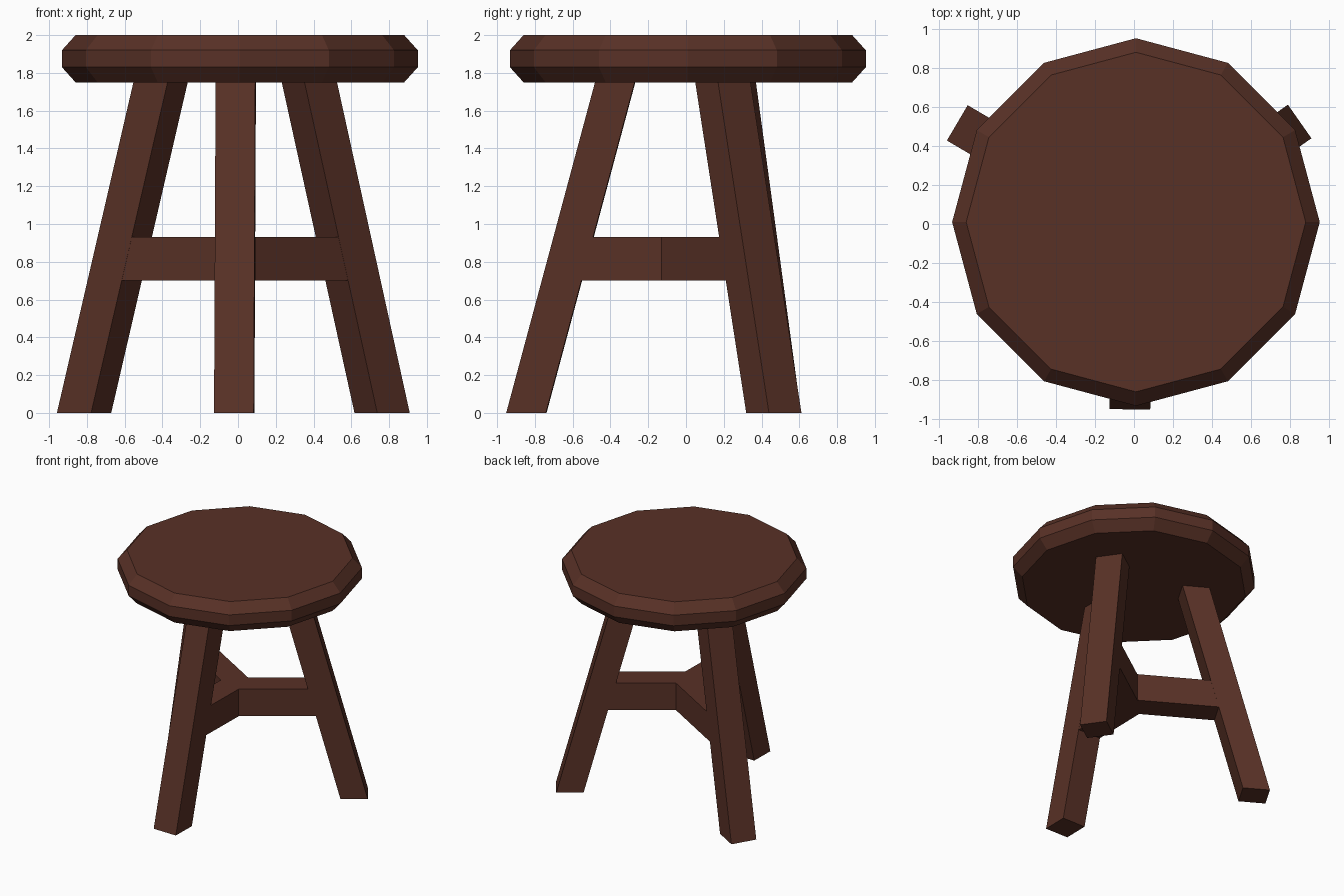
import bpy
import bmesh
import math
from mathutils import Vector
from mathutils.geometry import intersect_line_line_2d

if "Cube" in bpy.data.objects:
    bpy.data.objects.remove(bpy.data.objects["Cube"])

wood = bpy.data.materials.new("dark brown wood")
wood.use_nodes = True
colour = (0.098, 0.0305, 0.0194, 1)
wood.diffuse_color = colour
wood.node_tree.nodes["Principled BSDF"].inputs["Base Color"].default_value = colour

HALF = 0.105        # half thickness of legs and braces
LEAN = 0.47 / 1.75  # inward lean per unit of height
LEG_TOP = 1.8
BRACE_LOW, BRACE_HIGH = 0.70, 0.93


def loft(name, rings):
    """Skin stacked rings of points and cap both ends."""
    bm = bmesh.new()
    loops = [[bm.verts.new(p) for p in ring] for ring in rings]
    n = len(loops[0])
    for low, high in zip(loops, loops[1:]):
        for i in range(n):
            j = (i + 1) % n
            bm.faces.new((low[i], low[j], high[j], high[i]))
    bm.faces.new(loops[0][::-1])
    bm.faces.new(loops[-1])
    bmesh.ops.recalc_face_normals(bm, faces=bm.faces)
    mesh = bpy.data.meshes.new(name)
    bm.to_mesh(mesh)
    bm.free()
    mesh.materials.append(wood)
    obj = bpy.data.objects.new(name, mesh)
    bpy.context.collection.objects.link(obj)
    return obj


# Twelve-sided seat with bevelled rims
seat_profile = [(0.87, 1.75), (0.942, 1.83), (0.942, 1.92), (0.87, 2.0)]
loft("seat", [[(0.01 + r * math.cos(i * math.tau / 12),
                0.01 + r * math.sin(i * math.tau / 12), z) for i in range(12)]
              for r, z in seat_profile])

# Splayed legs: foot centre and outward direction in degrees
legs = {
    "left_leg": (Vector((0.763, 0.465)), 35),
    "right_leg": (Vector((-0.815, 0.465)), 149.5),
    "front_leg": (Vector((-0.02, -0.845)), 269),
}
arms = []
for name, (foot, angle) in legs.items():
    a = math.radians(angle)
    out = Vector((math.cos(a), math.sin(a)))
    side = Vector((-out.y, out.x))
    rings = []
    for z in (0, LEG_TOP):
        centre = foot - out * LEAN * z
        rings.append([(*(centre + out * u * HALF + side * v * HALF), z)
                      for u, v in ((-1, -1), (1, -1), (1, 1), (-1, 1))])
    loft(name, rings)
    mid = foot - out * (LEAN * (BRACE_LOW + BRACE_HIGH) / 2 + 0.03)
    arms.append((mid, out, side * (HALF - 0.001)))

# Three-armed brace joining the legs, its arms mitred where their sides meet
outline = []
for i, (mid, out, side) in enumerate(arms):
    mid2, out2, side2 = arms[(i + 1) % 3]
    a, b = mid + side, mid2 - side2
    corner = intersect_line_line_2d(a, a - out * 2, b, b - out2 * 2)
    outline += [mid - side, a, corner]
loft("brace", [[(p.x, p.y, z) for p in outline] for z in (BRACE_LOW, BRACE_HIGH)])
